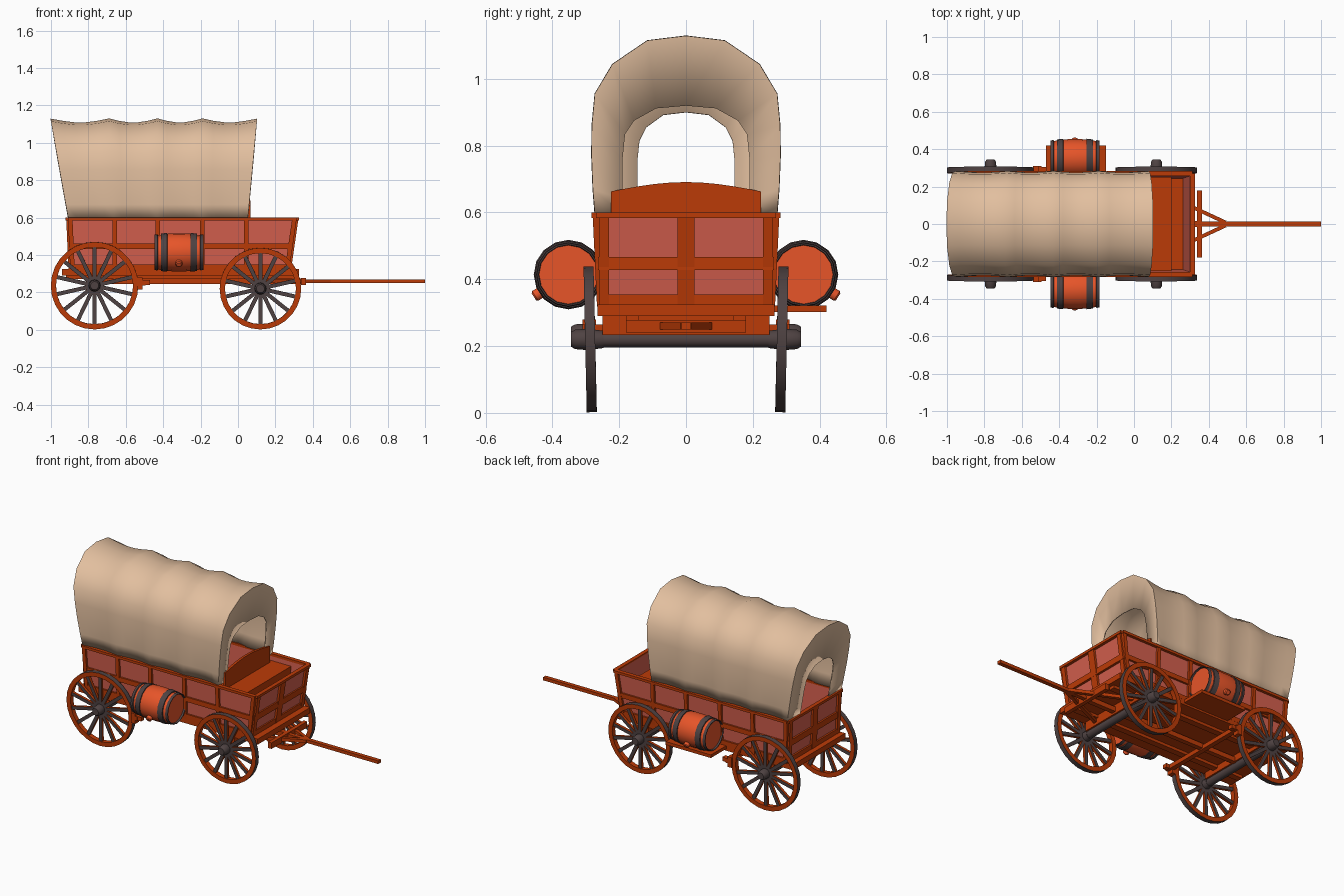
import bpy, bmesh, math
from mathutils import Vector, Matrix

if "Cube" in bpy.data.objects:
    bpy.data.objects.remove(bpy.data.objects["Cube"])


def material(name, rgb):
    m = bpy.data.materials.new(name)
    m.diffuse_color = (*rgb, 1)
    m.use_nodes = True
    m.node_tree.nodes["Principled BSDF"].inputs["Base Color"].default_value = m.diffuse_color
    return m


WOOD = material("orange wood", (0.50, 0.043, 0.002))
PANEL = material("red panel", (0.66, 0.115, 0.076))
CASK = material("barrel wood", (0.80, 0.090, 0.022))
CANVAS = material("canvas", (0.76, 0.52, 0.345))
IRON = material("dark iron", (0.078, 0.055, 0.055))


def build(name, verts, faces, mats, rule=None, matrix=None, smooth=None):
    bm = bmesh.new()
    vs = [bm.verts.new(v) for v in verts]
    for f in faces:
        bm.faces.new([vs[i] for i in f])
    bmesh.ops.remove_doubles(bm, verts=bm.verts, dist=1e-5)
    bmesh.ops.recalc_face_normals(bm, faces=bm.faces)
    if rule:
        for f in bm.faces:
            f.material_index = rule(f.calc_center_median(), f.normal)
    if matrix:
        bm.transform(matrix)
    me = bpy.data.meshes.new(name)
    bm.to_mesh(me)
    bm.free()
    for m in mats:
        me.materials.append(m)
    ob = bpy.data.objects.new(name, me)
    bpy.context.collection.objects.link(ob)
    if smooth:
        bpy.ops.object.select_all(action='DESELECT')
        ob.select_set(True)
        bpy.context.view_layer.objects.active = ob
        bpy.ops.object.shade_smooth_by_angle(angle=math.radians(smooth))
    return ob


BOX = [(0, 1, 3, 2), (4, 6, 7, 5), (0, 4, 5, 1), (2, 3, 7, 6), (0, 2, 6, 4), (1, 5, 7, 3)]


def bars(name, items, mats, **kw):
    """Each item: start, end, width, thickness, thickness direction."""
    verts, faces = [], []
    for p, q, w, h, n in items:
        p, q, n = Vector(p), Vector(q), Vector(n)
        d = (q - p).normalized()
        n = (n - d * n.dot(d)).normalized()
        s = d.cross(n)
        b = len(verts)
        verts += [e + s * w / 2 * i + n * h / 2 * j for e in (p, q) for i in (-1, 1) for j in (-1, 1)]
        faces += [tuple(b + k for k in f) for f in BOX]
    return build(name, verts, faces, mats, **kw)


def box(name, x0, x1, y0, y1, z0, z1, mat):
    y, z = (y0 + y1) / 2, (z0 + z1) / 2
    return bars(name, [((x0, y, z), (x1, y, z), y1 - y0, z1 - z0, (0, 0, 1))], [mat])


def lathe(name, prof, axis, segs, mats, closed=False, **kw):
    verts, faces, n = [], [], len(prof)
    for i in range(segs):
        a = 2 * math.pi * i / segs
        for t, r in prof:
            c, s = r * math.cos(a), r * math.sin(a)
            verts.append((t, c, s) if axis == 'x' else (c, t, s))
    for i in range(segs):
        j = (i + 1) % segs
        for k in range(n if closed else n - 1):
            l = (k + 1) % n
            ids = [i * n + k, i * n + l, j * n + l, j * n + k]
            if prof[k][1] == 0:
                ids = ids[:3]
            elif prof[l][1] == 0:
                ids = [ids[0], ids[1], ids[3]]
            faces.append(ids)
    return build(name, verts, faces, mats, **kw)


# wheels and axles
for label, cx, R in (("rear", -0.767, 0.234), ("front", 0.12, 0.218)):
    for side, s in (("right", -1), ("left", 1)):
        M = Matrix.Translation((cx, s * 0.287, R + 0.002)) @ Matrix.Rotation(-s * 0.022, 4, 'X')
        lathe(f"{label}_{side}_rim", [(-.015, R - .028), (-.015, R), (.015, R), (.015, R - .028)], 'y', 28,
              [WOOD, IRON], closed=True, matrix=M, smooth=30,
              rule=lambda c, n: int(abs(n.y) < .5 and n.dot(c) > 0))
        items = []
        for i in range(14):
            a = 2 * math.pi * (i + .5) / 14
            d = Vector((math.cos(a), 0, math.sin(a)))
            items.append((d * .02, d * (R - .02), .021, .017, (0, 1, 0)))
        bars(f"{label}_{side}_spokes", items, [WOOD, IRON], matrix=M,
             rule=lambda c, n: int(abs(n.y) > .5))
        lathe(f"{label}_{side}_hub", [(-.04, 0), (-.04, .026), (.01, .032), (.045, .029), (.057, .022), (.057, 0)],
              'y', 12, [IRON], smooth=40,
              matrix=Matrix.Translation((cx, s * .287, R + .002)) @ Matrix.Rotation(0 if s > 0 else math.pi, 4, 'Z'))
    lathe(f"{label}_axle", [(-.28, 0), (-.28, .024), (.28, .024), (.28, 0)], 'y', 12, [IRON], smooth=40,
          matrix=Matrix.Translation((cx, 0, R + .002)))
    box(f"{label}_bolster", cx - .03, cx + .03, -.25, .25, R + .015, .297, WOOD)


# wagon bed: sloping panels with rails and posts
def rim(z, out=0):
    t = (z - .32) / .275
    return -.893 - .012 * t - out, .27 + .04 * t + out, .253 + .013 * t + out


loops = []
for z in (.32, .595):
    a, b, y = rim(z)
    loops += [(a, -y, z), (b, -y, z), (b, y, z), (a, y, z)]
walls = build("bed_walls", loops, [(i, (i + 1) % 4, (i + 1) % 4 + 4, i + 4) for i in range(4)], [PANEL])
mod = walls.modifiers.new("thickness", 'SOLIDIFY')
mod.thickness = .012

rails = []
for z, w, th, out in ((.335, .03, .016, .004), (.447, .03, .016, .004), (.592, .016, .026, .004)):
    a, b, y = rim(z, out)
    for s in (-1, 1):
        rails.append(((a, s * y, z), (b, s * y, z), w, th, (0, 1, 0)))
    for x in (a, b):
        rails.append(((x, -y, z), (x, y, z), w * (1.3 if z < .5 else 1), th, (1, 0, 0)))
bars("bed_rails", rails, [WOOD])

(a0, b0, y0), (a1, b1, y1) = rim(.32, .004), rim(.595, .004)
posts = []
for s in (-1, 1):
    for xa, xb in ((a0 + .012, a1 + .012), (-.66, -.66), (-.43, -.43), (-.19, -.19), (.045, .045),
                   (b0 - .012, b1 - .012)):
        posts.append(((xa, s * y0, .32), (xb, s * y1, .597), .024, .019, (0, 1, 0)))
for y, w in ((-.245, .03), (0, .05), (.245, .03)):
    for xa, xb in ((a0, a1), (b0, b1)):
        posts.append(((xa, y, .32), (xb, y, .597), w, .019, (1, 0, 0)))
bars("bed_posts", posts, [WOOD])
box("bed_floor", -.94, .325, -.265, .265, .29, .325, WOOD)
for s in (-1, 1):
    box("bed_sill", -.92, .30, s * .16 - .02, s * .16 + .02, .272, .296, WOOD)
box("reach_pole", -.80, .34, -.015, .015, .245, .275, WOOD)

# seat with arched backrest
box("seat", .05, .20, -.25, .25, .535, .56, WOOD)
box("seat_front", .185, .20, -.245, .245, .325, .54, WOOD)
arch = [(-.225, .55), (.225, .55)]
arch += [(.225 - .045 * i, .663 + .028 * math.sin(math.pi * i / 10)) for i in range(11)]
n = len(arch)
build("seat_backrest", [(x, y, z) for x in (.052, .068) for y, z in arch],
      [tuple(range(n)), tuple(range(n, 2 * n))] + [(i, (i + 1) % n, (i + 1) % n + n, i + n) for i in range(n)], [WOOD])

# canvas cover: arched section swept over hoops with sag between, end walls with openings
half = [(.270, .595), (.276, .67), (.280, .77), (.279, .86), (.270, .955), (.218, 1.042), (.115, 1.112)]
section = half + [(0, 1.126)] + [(-y, z) for y, z in reversed(half)]
LOW, HIGH = (-.905, -.66, -.43, -.19, .05), (-1.0, -.69, -.43, -.19, .1)


def cover_x(i, f, z):
    t = (z - .595) / .531
    pick = lambda L: L[i] + (L[min(i + 1, 4)] - L[i]) * f
    return pick(LOW) * (1 - t) + pick(HIGH) * t


def opening(w, top):
    h = [(w, .595), (w, .64), (w, .69), (w, .76), (w * .96, top - .085), (w * .82, top - .045), (w * .47, top - .008)]
    return h + [(0, top)] + [(-y, z) for y, z in reversed(h)]


verts, faces, n = [], [], len(section)
stations = [(i, f / 5) for i in range(4) for f in range(5)] + [(4, 0)]
rows = [[(0, 0, p) for p in opening(.145, .90)]]
rows += [[(i, f, p) for p in section] for i, f in stations]
rows += [[(4, 0, p) for p in opening(.19, .92)]]
for row in rows:
    for i, f, (y, z) in row:
        sag = math.sin(math.pi * f)
        tuck = .03 if z > .6 else .05
        verts.append((cover_x(i, f, z), y * (1 - tuck * sag), z - .022 * sag * max(0, (z - .8) / .33)))
for r in range(len(rows) - 1):
    for k in range(n - 1):
        faces.append((r * n + k, r * n + k + 1, (r + 1) * n + k + 1, (r + 1) * n + k))
cover = build("canvas_cover", verts, faces, [CANVAS], smooth=50)
mod = cover.modifiers.new("thickness", 'SOLIDIFY')
mod.thickness = .008
mod.offset = 0

# barrels with iron hoops and a bung
side = [(.12, 0), (.12, .088), (.131, .09), (.131, .094), (.115, .097), (.112, .092), (.097, .094), (.096, .1),
        (.063, .104), (.062, .099), (.03, .102)]
prof = [(-x, r) for x, r in side] + [(x, r) for x, r in reversed(side)]


def hoop(c, n):
    x, r = abs(c.x), math.hypot(c.y, c.z)
    return int((x > .1125 and r > .085) or .0615 < x < .0975)


for name, s in (("right", -1), ("left", 1)):
    M = Matrix.Translation((-.316, s * .352, .414))
    lathe(f"{name}_barrel", prof, 'x', 16, [CASK, IRON], rule=hoop, smooth=35, matrix=M)
    turn = Vector((0, 1, 0)).rotation_difference(Vector((0, s * .84, -.54))).to_matrix().to_4x4()
    lathe(f"{name}_barrel_bung", [(.09, 0), (.09, .018), (.118, .018), (.123, .013), (.123, 0)], 'y', 10, [CASK],
          smooth=40, matrix=M @ turn)
box("barrel_shelf", -.47, -.15, .25, .42, .302, .322, WOOD)

# brake beam and shoes
box("brake_beam", -.525, -.495, -.31, .31, .238, .265, WOOD)
for s in (-1, 1):
    box("brake_shoe", -.54, -.51, s * .29 - .02, s * .29 + .02, .215, .28, WOOD)
    box("brake_arm", -.51, -.47, s * .29 - .015, s * .29 + .015, .24, .265, WOOD)

# tongue, braces and crossbar
box("tongue", .15, 1.0, -.013, .013, .25, .27, WOOD)
box("crossbar", .338, .363, -.18, .18, .24, .278, WOOD)
bars("tongue_braces", [((.14, s * .17, .26), (.49, s * .008, .26), .02, .02, (0, 0, 1)) for s in (-1, 1)], [WOOD])
